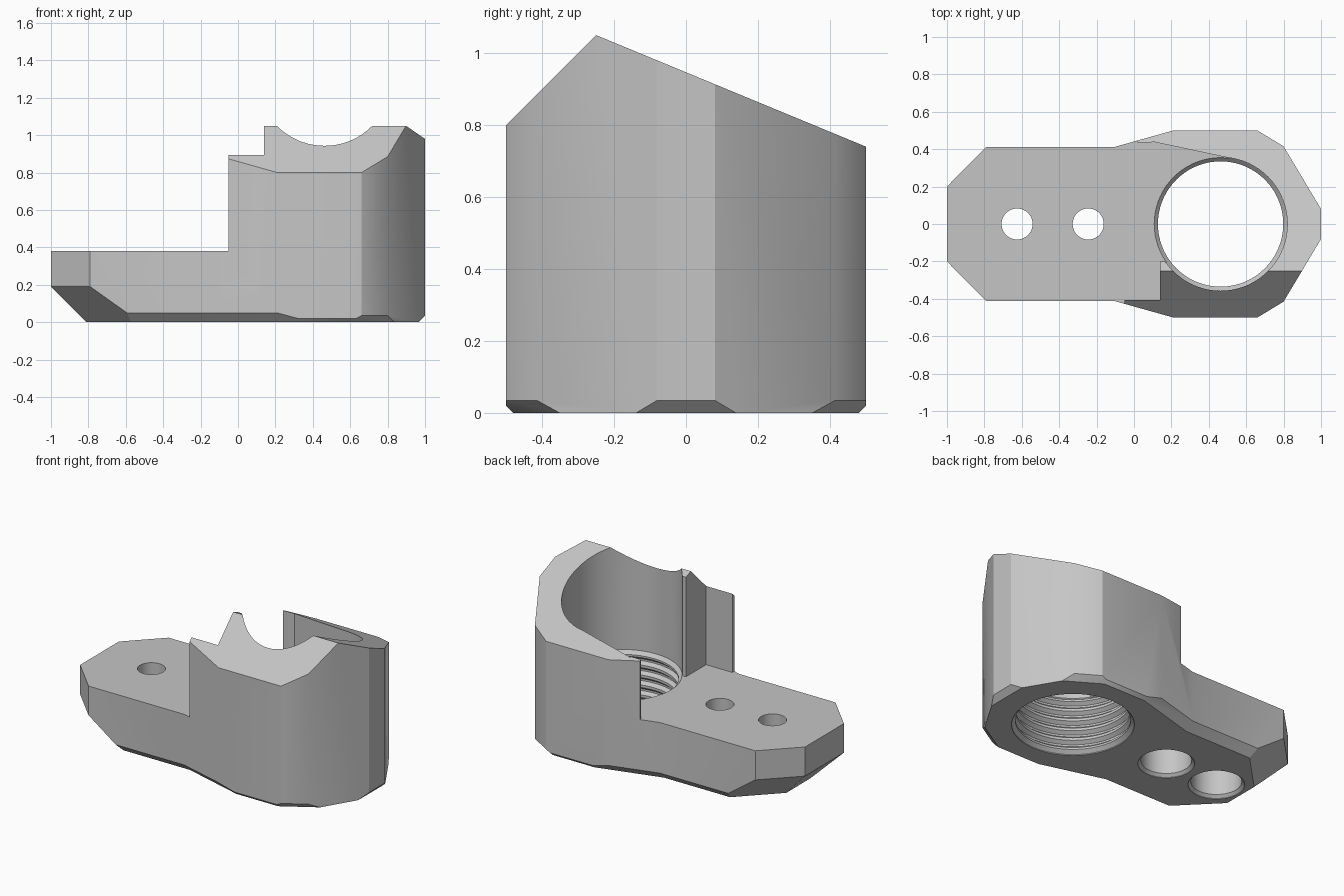
import bpy, bmesh, math
from mathutils import Vector

if "Cube" in bpy.data.objects:
    bpy.data.objects.remove(bpy.data.objects["Cube"])

grey = bpy.data.materials.new("plain grey")
grey.diffuse_color = (0.56, 0.56, 0.56, 1)
grey.use_nodes = True
grey.node_tree.nodes["Principled BSDF"].inputs["Base Color"].default_value = grey.diffuse_color


def new_object(name, bm):
    bmesh.ops.recalc_face_normals(bm, faces=bm.faces)
    mesh = bpy.data.meshes.new(name)
    bm.to_mesh(mesh)
    bm.free()
    mesh.materials.append(grey)
    ob = bpy.data.objects.new(name, mesh)
    bpy.context.collection.objects.link(ob)
    return ob


def slice_off(bm, point, normal):
    """Remove everything on the normal side of a plane and cap the cut."""
    geom = bm.verts[:] + bm.edges[:] + bm.faces[:]
    cut = bmesh.ops.bisect_plane(bm, geom=geom, plane_co=point, plane_no=normal,
                                 dist=1e-6, clear_outer=True)["geom_cut"]
    edges = [e for e in cut if isinstance(e, bmesh.types.BMEdge)]
    if edges:
        bmesh.ops.contextual_create(bm, geom=edges)


def prism(outline, z0, z1):
    bm = bmesh.new()
    face = bm.faces.new([bm.verts.new((x, y, z0)) for x, y in outline])
    top = bmesh.ops.extrude_face_region(bm, geom=[face])["geom"]
    bmesh.ops.translate(bm, vec=(0, 0, z1 - z0),
                        verts=[v for v in top if isinstance(v, bmesh.types.BMVert)])
    bmesh.ops.recalc_face_normals(bm, faces=bm.faces)
    return bm


def chamfer_bottom(bm, outline, sizes):
    """45 degree cut under each outline edge, running up to its size."""
    for i, c in enumerate(sizes):
        if c:
            a, b = Vector(outline[i]), Vector(outline[(i + 1) % len(outline)])
            d = (b - a).normalized()
            slice_off(bm, (a.x, a.y, c), Vector((d.y, -d.x, -1)).normalized())


def lathe(name, profile, x, steps):
    """Closed solid of revolution from (radius, height) points."""
    bm = bmesh.new()
    rings = [[bm.verts.new((x + r * math.cos(2 * math.pi * i / steps),
                            r * math.sin(2 * math.pi * i / steps), z))
              for i in range(steps)] for r, z in profile]
    for lo, hi in zip(rings, rings[1:]):
        for i in range(steps):
            j = (i + 1) % steps
            bm.faces.new((lo[i], lo[j], hi[j], hi[i]))
    bm.faces.new(rings[0][::-1])
    bm.faces.new(rings[-1])
    return new_object(name, bm)


def boolean(target, tool, operation):
    mod = target.modifiers.new("cut", "BOOLEAN")
    mod.operation, mod.solver, mod.object = operation, "EXACT", tool
    dg = bpy.context.evaluated_depsgraph_get()
    mesh = bpy.data.meshes.new_from_object(target.evaluated_get(dg))
    target.modifiers.clear()
    target.data = mesh
    bpy.data.objects.remove(tool)


def mirrored(half):
    return half + [(x, -y) for x, y in reversed(half)]


# Tall clamp head with a two-slope roof
head = mirrored([(-0.15, -0.399), (0.21, -0.5), (0.66, -0.5), (0.8, -0.415), (1, -0.08)])
bm = prism(head, -0.05, 1.3)
chamfer_bottom(bm, head, [0.05, 0.02, 0.035, 0, 0.035, 0, 0.035, 0.02, 0.05, 0])
slice_off(bm, (0, -0.25, 1.05), Vector((0, -1, 1)).normalized())
slice_off(bm, (0, -0.25, 1.05), Vector((0, 0.31, 0.75)).normalized())
body = new_object("clamp_body", bm)

# Low mounting flange with the chamfered nose
flange = mirrored([(-1, -0.2), (-0.79, -0.413), (0.1, -0.413)])
bm = prism(flange, -0.04, 0.6)
chamfer_bottom(bm, flange, [0.19, 0.05, 0, 0.05, 0.19, 0.19])
boolean(body, new_object("mounting_flange", bm), "UNION")

# Flat underside
boolean(body, new_object("underside_cutter", prism(
    [(-2, -2), (2, -2), (2, 2), (-2, 2)], -1, 0)), "DIFFERENCE")

# Space above the flange, with the side lip and the tangent inner wall
boolean(body, new_object("opening_cutter", prism(
    [(-2, -2), (-0.05, -2), (-0.05, -0.407), (0.14, -0.407), (0.14, -0.2),
     (0.165, -0.2), (0.22, -0.252), (0.46, -0.1), (0.537, 0.347), (0.1, 0.44),
     (0.09, 0.435), (0.02, 0.435), (0.02, 2), (-2, 2)], 0.38, 2)), "DIFFERENCE")

# Main bore: threaded below, plain above
profile = [(0.357, -0.1), (0.357, 0.005), (0.335, 0.027)]
for k in range(5):
    z = 0.04 + k * 0.065
    profile += [(0.335, z), (0.357, z + 0.018), (0.357, z + 0.03), (0.335, z + 0.048)]
profile += [(0.335, 0.36), (0.357, 0.382), (0.357, 1.4)]
boolean(body, lathe("bore_cutter", profile, 0.463, 72), "DIFFERENCE")

# Screw holes with wide pockets underneath
for x in (-0.625, -0.245):
    boolean(body, lathe("screw_hole_cutter",
                        [(0.165, -0.1), (0.165, 0.003), (0.148, 0.02), (0.148, 0.22),
                         (0.083, 0.221), (0.083, 0.6)], x, 48), "DIFFERENCE")

# Smooth round walls, keep the edges sharp
for p in body.data.polygons:
    p.use_smooth = True
body.data.set_sharp_from_angle(angle=math.radians(30))
